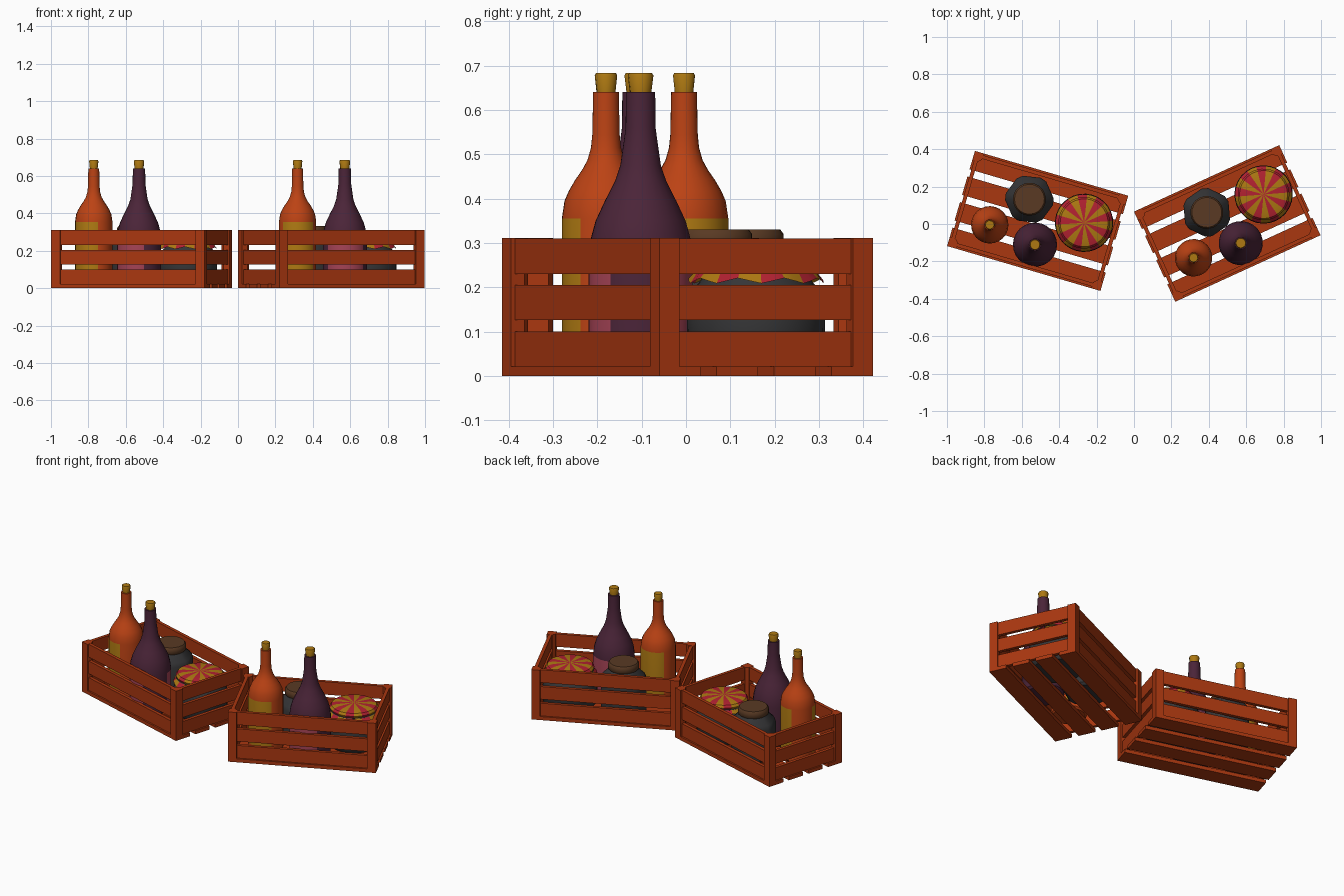
import bpy, bmesh, math
from mathutils import Matrix

if "Cube" in bpy.data.objects:
    bpy.data.objects.remove(bpy.data.objects["Cube"])

COLOURS = {
    "wood": (0.40, 0.038, 0.005), "orange_glass": (0.50, 0.055, 0.007),
    "purple_glass": (0.070, 0.018, 0.040), "mustard": (0.42, 0.19, 0.006),
    "pink_label": (0.37, 0.055, 0.09), "dark_jar": (0.036, 0.036, 0.038),
    "brown_lid": (0.10, 0.042, 0.017), "red_cloth": (0.44, 0.015, 0.03),
}
MATS = {}
for name, c in COLOURS.items():
    MATS[name] = bpy.data.materials.new(name)
    MATS[name].diffuse_color = (*c, 1)

L, W, H, BASE = 0.854, 0.53, 0.31, 0.022   # crate size, floor thickness


def finish(bm, name, place, mats, smooth=True):
    bmesh.ops.recalc_face_normals(bm, faces=bm.faces)
    mesh = bpy.data.meshes.new(name)
    bm.to_mesh(mesh)
    bm.free()
    ob = bpy.data.objects.new(name, mesh)
    bpy.context.collection.objects.link(ob)
    ob.matrix_world = place
    for m in mats:
        mesh.materials.append(MATS[m])
    if smooth:
        bpy.ops.object.select_all(action='DESELECT')
        ob.select_set(True)
        bpy.context.view_layer.objects.active = ob
        bpy.ops.object.shade_smooth_by_angle(angle=math.radians(40))
    return ob


def add_box(bm, x0, x1, y0, y1, z0, z1):
    m = Matrix.Translation(((x0 + x1) / 2, (y0 + y1) / 2, (z0 + z1) / 2)) @ \
        Matrix.Diagonal((x1 - x0, y1 - y0, z1 - z0, 1))
    bmesh.ops.create_cube(bm, size=1, matrix=m)


def lathe(name, place, xy, profile, mats, angles, rule=None, hem=None):
    """Turn (radius, z) points about the vertical axis and cap both ends."""
    bm = bmesh.new()
    rings = []
    for i, (r, z) in enumerate(profile):
        rings.append([bm.verts.new((r * math.cos(a), r * math.sin(a),
                      z + (hem(a) if hem and i == 0 else 0))) for a in angles])
    n = len(angles)
    for lo, hi in zip(rings, rings[1:]):
        for k in range(n):
            f = bm.faces.new((lo[k], lo[(k + 1) % n], hi[(k + 1) % n], hi[k]))
            if rule:
                f.material_index = rule(k, f.calc_center_median())
    if hem:      # cloth: open below, striped fan on top
        tip = bm.verts.new((0, 0, profile[-1][1] + 0.003))
        for k in range(n):
            f = bm.faces.new((rings[-1][k], rings[-1][(k + 1) % n], tip))
            f.material_index = rule(k, None)
    else:
        bm.faces.new(rings[0])
        bm.faces.new(rings[-1])
    return finish(bm, name, place @ Matrix.Translation((*xy, 0)), mats)


def ring(n):
    return [2 * math.pi * k / n for k in range(n)]


def bottle(name, place, xy, profile, mats, z_lo, z_hi):
    """Bottle with a front and a back label."""
    def label(k, c):
        deg = math.degrees(math.atan2(c.y, c.x)) % 180
        return int(z_lo < c.z < z_hi and 15 < deg < 125)
    lathe(name, place, xy, profile, mats, ring(24), label)
    r = profile[-1][0]
    lathe(name + "_cork", place, xy,
          [(r * .72, .635), (r * .88, .678), (r * .78, .684)], ["mustard"], ring(12))


def crate(tag, place):
    # floor boards
    bm = bmesh.new()
    for i in range(4):
        y = -W / 2 + i * 0.1425
        add_box(bm, -L / 2, L / 2, y, y + 0.1025, 0, BASE)
    finish(bm, tag + "_floor_boards", place, ["wood"], False)
    # side and end slats, set slightly behind the posts
    bm = bmesh.new()
    for z0, z1 in ((BASE, .101), (.126, .205), (.23, H)):
        for s in (-1, 1):
            y = sorted((s * (W / 2 - .01), s * (W / 2 - .03)))
            add_box(bm, -L / 2 + .045, L / 2 - .045, *y, z0, z1)
            x = sorted((s * (L / 2 - .01), s * (L / 2 - .03)))
            add_box(bm, *x, -W / 2 + .045, W / 2 - .045, z0, z1)
    finish(bm, tag + "_slats", place, ["wood"], False)
    # chamfered corner posts
    bm = bmesh.new()
    for sx in (-1, 1):
        for sy in (-1, 1):
            pts = [(0, 0), (.05, 0), (.05, .034), (.034, .05), (0, .05)]
            f = bm.faces.new([bm.verts.new((sx * (L / 2 - x), sy * (W / 2 - y), BASE))
                              for x, y in pts])
            ext = bmesh.ops.extrude_face_region(bm, geom=[f], use_keep_orig=True)
            for v in ext["geom"]:
                if isinstance(v, bmesh.types.BMVert):
                    v.co.z = H + .001
    finish(bm, tag + "_posts", place, ["wood"], False)

    # bottles
    bottle(tag + "_orange_bottle", place, (-.24, -.092),
           [(.09, BASE), (.1, .032), (.1, .07), (.1, .355), (.094, .395), (.084, .418),
            (.07, .442), (.054, .465), (.042, .487), (.034, .515), (.031, .545), (.029, .641)],
           ["orange_glass", "mustard"], .07, .355)
    bottle(tag + "_purple_bottle", place, (.022, -.126),
           [(.105, BASE), (.117, .034), (.118, .07), (.118, .27), (.113, .31), (.102, .35),
            (.081, .395), (.058, .44), (.046, .475), (.038, .53), (.034, .56), (.033, .641)],
           ["purple_glass", "pink_label"], .07, .27)

    # six-sided jar with rounded corners and a brown lid
    hexa = [math.radians(60 * k + 10 + d) for k in range(6) for d in (-8, 8)]
    lathe(tag + "_six_sided_jar", place, (-.075, .099),
          [(.118, BASE), (.13, .035), (.13, .225), (.122, .25), (.09, .28), (.082, .3)],
          ["dark_jar"], hexa)
    lathe(tag + "_jar_lid", place, (-.075, .099),
          [(.084, .288), (.088, .293), (.088, .32), (.08, .331)], ["brown_lid"], ring(20))

    # round jar under a striped cloth cover
    spot = (.241, .06)
    lathe(tag + "_round_jar", place, spot,
          [(.135, BASE), (.154, .045), (.156, .12), (.154, .165), (.143, .195), (.125, .215),
           (.12, .24)], ["dark_jar"], ring(28))
    lathe(tag + "_cloth_cover", place, spot,
          [(.153, .215), (.133, .24), (.138, .254), (.128, .268), (.1, .275)],
          ["mustard", "red_cloth"], ring(36), lambda k, c: (k // 2) % 2,
          lambda a: .006 * math.cos(9 * a))
    # dark string round the cloth
    lathe(tag + "_string", place, spot, [(.132, .236), (.138, .24), (.132, .245)],
          ["dark_jar"], ring(36))


crate("left", Matrix.Translation((-.515, .0165, 0)) @ Matrix.Rotation(math.radians(-16.3), 4, 'Z'))
crate("right", Matrix.Translation((.4985, .003, 0)) @ Matrix.Rotation(math.radians(24.6), 4, 'Z'))

for m in bpy.data.materials:
    if m.users and not m.is_grease_pencil:
        m.use_nodes = True
        m.node_tree.nodes["Principled BSDF"].inputs["Base Color"].default_value = m.diffuse_color
